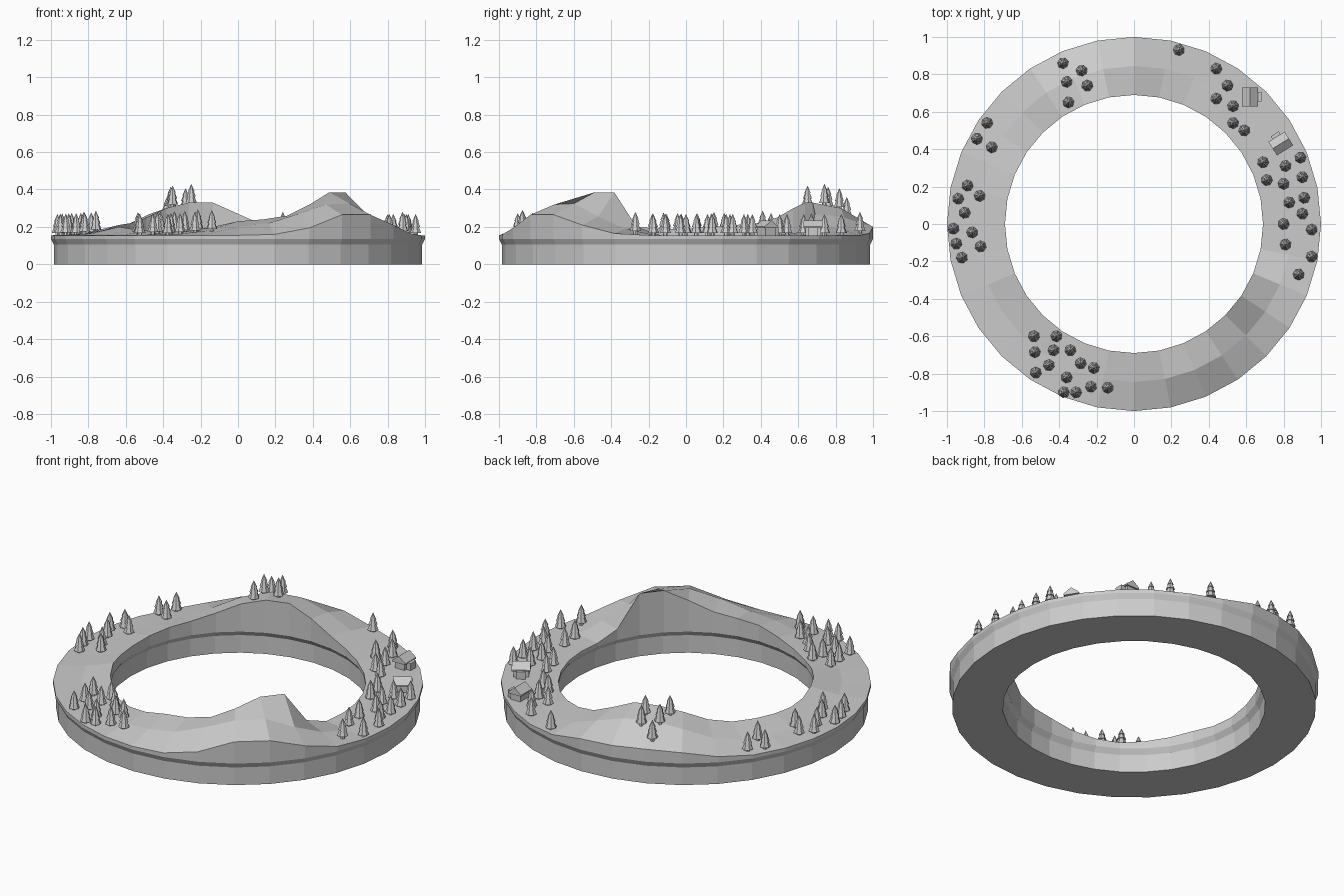
import bpy, bmesh, math, random
from mathutils import Matrix

if "Cube" in bpy.data.objects:
    bpy.data.objects.remove(bpy.data.objects["Cube"])

random.seed(4)
N = 32
FLAT = 0.155
R_IN, R_MID, R_OUT = 0.69, 0.845, 1.0

grey = bpy.data.materials.new("plain_grey")
grey.diffuse_color = (0.6, 0.6, 0.6, 1)
grey.use_nodes = True
grey.node_tree.nodes["Principled BSDF"].inputs["Base Color"].default_value = grey.diffuse_color

# Hill heights (inner, middle, outer) by segment number, counted from +x
hills = {
    5: (.165, .155, .155), 6: (.18, .16, .155), 7: (.21, .19, .165),
    8: (.27, .25, .20), 9: (.33, .30, .205), 10: (.33, .31, .21),
    11: (.30, .27, .20), 12: (.25, .21, .17), 13: (.22, .18, .155),
    14: (.21, .17, .155), 15: (.20, .165, .155), 16: (.19, .16, .155),
    17: (.19, .16, .155), 18: (.20, .165, .155), 19: (.19, .16, .155),
    20: (.18, .16, .155), 21: (.17, .16, .155), 22: (.18, .165, .155),
    23: (.20, .18, .155), 24: (.23, .20, .155), 25: (.24, .22, .16),
    26: (.26, .27, .195), 27: (.32, .32, .265), 28: (.385, .325, .265),
    29: (.385, .255, .21), 30: (.20, .19, .165)}


def heights(k):
    return hills.get(k % N, (FLAT,) * 3)


def ground(x, y):
    """Terrain height under a point."""
    t = math.atan2(y, x) / (2 * math.pi) * N % N
    k, f = int(t), t % 1
    i, m, o = [a * (1 - f) + b * f for a, b in zip(heights(k), heights(k + 1))]
    r = math.hypot(x, y)
    if r < R_MID:
        u = max(0, (r - R_IN) / (R_MID - R_IN))
        return i * (1 - u) + m * u
    u = min(1, (r - R_MID) / (R_OUT - R_MID))
    return m * (1 - u) + o * u


def finish(bm, name):
    bmesh.ops.recalc_face_normals(bm, faces=bm.faces)
    me = bpy.data.meshes.new(name)
    bm.to_mesh(me)
    bm.free()
    me.materials.append(grey)
    ob = bpy.data.objects.new(name, me)
    bpy.context.collection.objects.link(ob)
    return ob


# Ring: a closed cross-section swept round, with terrain on top
bm = bmesh.new()
loops = []
for k in range(N):
    a = 2 * math.pi * k / N
    i, m, o = heights(k)
    section = [(.71, 0), (.985, 0), (.985, .105), (R_OUT, .135), (R_OUT, o),
               (R_MID, m), (R_IN, i), (R_IN, .135), (.71, .105)]
    loops.append([bm.verts.new((r * math.cos(a), r * math.sin(a), z)) for r, z in section])
for k in range(N):
    a, b = loops[k], loops[(k + 1) % N]
    for j in range(len(a)):
        n = (j + 1) % len(a)
        bm.faces.new((a[j], b[j], b[n], a[n]))
finish(bm, "ring_island")

# Trees: short trunk and three stacked cones
trees = [
    (-.38, .86), (-.28, .82), (-.36, .76), (-.25, .74), (-.35, .65),
    (.24, .93), (.44, .83), (.50, .74), (.44, .67), (.53, .63), (.53, .54), (.59, .50),
    (.69, .33), (.81, .31), (.89, .355), (.71, .235), (.80, .215), (.90, .25),
    (.83, .115), (.91, .14), (.90, .055), (.80, 0), (.95, -.03), (.81, -.11),
    (.95, -.175), (.88, -.27),
    (-.785, .54), (-.84, .455), (-.76, .41), (-.89, .205), (-.94, .135), (-.825, .15),
    (-.905, .06), (-.965, -.025), (-.865, -.045), (-.95, -.105), (-.82, -.12), (-.92, -.18),
    (-.535, -.60), (-.415, -.60), (-.53, -.685), (-.43, -.675), (-.34, -.675),
    (-.455, -.755), (-.285, -.745), (-.525, -.795), (-.215, -.77), (-.36, -.82),
    (-.375, -.90), (-.31, -.90), (-.23, -.87), (-.14, -.875)]


def cone(bm, sides, r1, r2, z1, z2, place):
    bmesh.ops.create_cone(bm, cap_ends=True, segments=sides, radius1=r1, radius2=r2,
                          depth=z2 - z1, matrix=place @ Matrix.Translation((0, 0, (z1 + z2) / 2)))


bm = bmesh.new()
for x, y in trees:
    place = Matrix.Translation((x, y, ground(x, y))) @ Matrix.Rotation(random.uniform(0, 6), 4, 'Z')
    cone(bm, 6, .013, .011, -.01, .02, place)
    cone(bm, 7, .031, .014, .012, .056, place)
    cone(bm, 7, .025, .010, .045, .084, place)
    cone(bm, 7, .018, 0, .074, .114, place)
finish(bm, "pine_trees")


def gable(bm, place, half_w, half_l, eave, ridge, base, x0=0):
    """Five-sided gabled prism with its ridge along local y."""
    outline = [(-half_w, base), (half_w, base), (half_w, eave), (0, ridge), (-half_w, eave)]
    ends = [[bm.verts.new(place @ Matrix.Translation((x0 + x, s * half_l, z)).to_translation())
             for x, z in outline] for s in (-1, 1)]
    bm.faces.new(ends[0])
    bm.faces.new(ends[1])
    for j in range(5):
        n = (j + 1) % 5
        bm.faces.new((ends[0][j], ends[0][n], ends[1][n], ends[1][j]))


# Houses: body, overhanging gabled roof and a small porch
for num, (x, y, deg) in enumerate([(.62, .68, 0), (.785, .43, 122)], 1):
    place = Matrix.Translation((x, y, FLAT)) @ Matrix.Rotation(math.radians(deg), 4, 'Z')
    bm = bmesh.new()
    gable(bm, place, .032, .042, .045, .072, -.005)
    finish(bm, f"house_body_{num}")
    bm = bmesh.new()
    gable(bm, place, .043, .051, .046, .080, .038)
    finish(bm, f"house_roof_{num}")
    bm = bmesh.new()
    bmesh.ops.create_cube(bm, size=1, matrix=place @ Matrix.Translation((.041, 0, .02))
                          @ Matrix.Diagonal((.04, .05, .045, 1)))
    finish(bm, f"house_porch_{num}")
